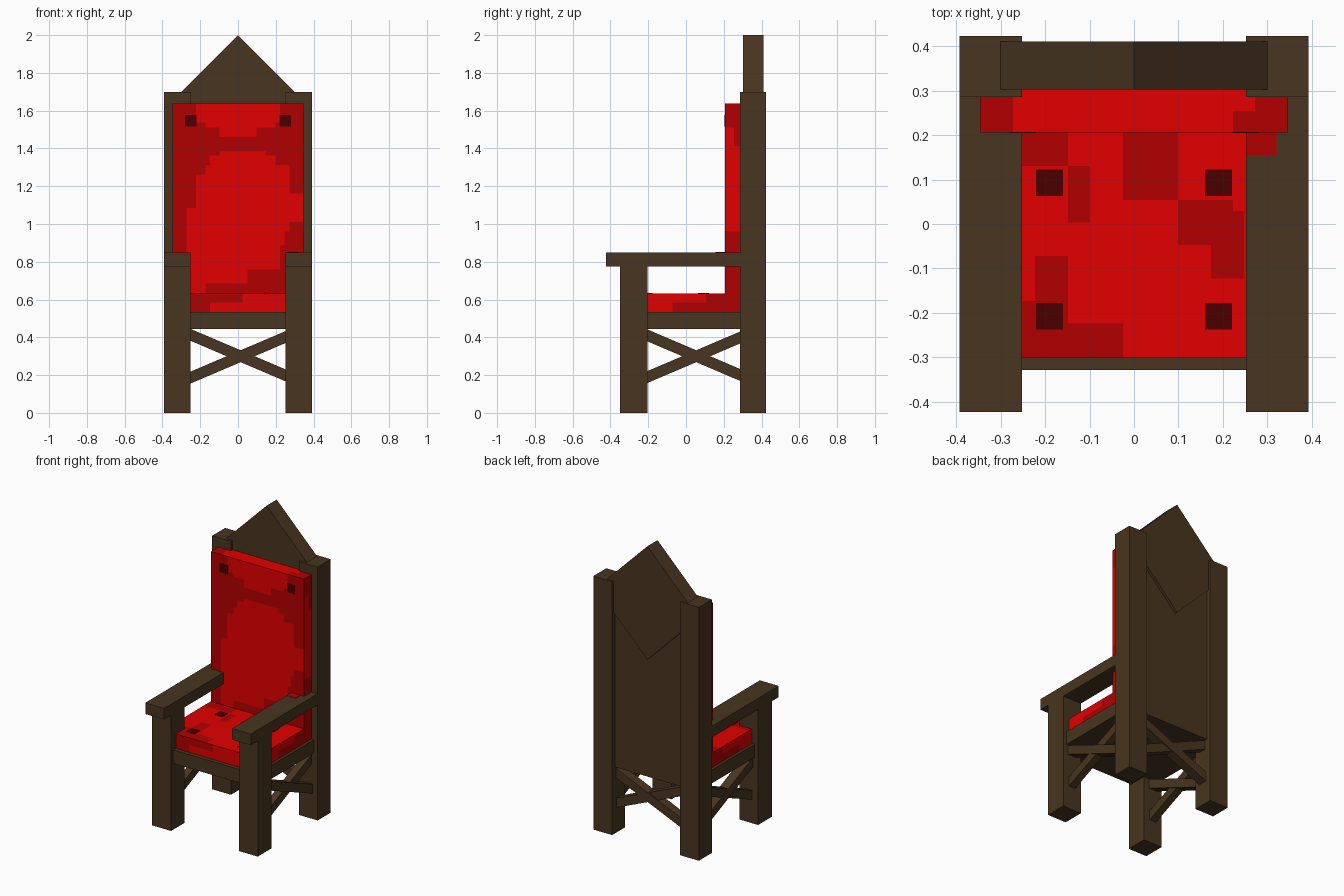
import bpy, bmesh, math
from mathutils import Matrix, Vector

if "Cube" in bpy.data.objects:
    bpy.data.objects.remove(bpy.data.objects["Cube"], do_unlink=True)


def material(name, rgb):
    mat = bpy.data.materials.new(name)
    mat.use_nodes = True
    mat.diffuse_color = (*rgb, 1)
    mat.node_tree.nodes["Principled BSDF"].inputs["Base Color"].default_value = (*rgb, 1)
    return mat


wood = material("dark_wood", (0.065, 0.036, 0.014))
red = material("red_cloth", (0.77, 0, 0))
dark_red = material("dark_red_cloth", (0.45, 0, 0))
button_red = material("button_maroon", (0.07, 0, 0))


def add_object(name, bm, mats):
    mesh = bpy.data.meshes.new(name)
    bm.to_mesh(mesh)
    bm.free()
    for mat in mats:
        mesh.materials.append(mat)
    obj = bpy.data.objects.new(name, mesh)
    bpy.context.collection.objects.link(obj)


def box_mesh(size, centre, turn=Matrix()):
    bm = bmesh.new()
    bmesh.ops.create_cube(bm, size=1)
    bm.transform(Matrix.Translation(centre) @ turn @ Matrix.Diagonal((*size, 1)))
    return bm


def box(name, lo, hi, mat=wood):
    lo, hi = Vector(lo), Vector(hi)
    add_object(name, box_mesh(hi - lo, (lo + hi) / 2), [mat])


def cushion(name, lo, hi, cells, is_dark):
    """Box cut into cells; a rule picks the cloth shade of each face."""
    lo, hi = Vector(lo), Vector(hi)
    bm = box_mesh(hi - lo, (lo + hi) / 2)
    for axis in range(3):
        normal = Vector((0, 0, 0))
        normal[axis] = 1
        for i in range(1, cells[axis]):
            point = lo + normal * (hi[axis] - lo[axis]) * i / cells[axis]
            bmesh.ops.bisect_plane(bm, geom=bm.verts[:] + bm.edges[:] + bm.faces[:],
                                   plane_co=point, plane_no=normal)
    bm.normal_update()
    for face in bm.faces:
        facing = max(range(3), key=lambda a: abs(face.normal[a]))
        face.material_index = int(is_dark("xyz"[facing], *face.calc_center_median()))
    add_object(name, bm, [red, dark_red])


# Posts, legs and armrests, one set per side
for side, s in (("right", -1), ("left", 1)):
    x0, x1 = sorted((0.252 * s, 0.392 * s))
    box(side + "_back_post", (x0, 0.285, 0), (x1, 0.423, 1.7))
    box(side + "_front_leg", (x0, -0.35, 0), (x1, -0.205, 0.775))
    box(side + "_armrest", (x0, -0.423, 0.775), (x1, 0.285, 0.85))

# Cloth patch on one armrest
box("left_armrest_patch", (0.252, 0.155, 0.848), (0.32, 0.206, 0.852), dark_red)

# Seat frame and back panel
box("seat_frame", (-0.365, -0.328, 0.445), (0.365, 0.39, 0.535))
box("back_panel", (-0.3, 0.3, 0.445), (0.3, 0.392, 1.6))

# Diamond-shaped crest
crest_side = 0.76 / math.sqrt(2)
add_object("crest", box_mesh((crest_side, 0.108, crest_side), (0, 0.356, 1.62),
                             Matrix.Rotation(math.pi / 4, 4, "Y")), [wood])

# Crossed braces on the back and both sides
for tilt, label in ((1, "rising"), (-1, "falling")):
    angle = 0.403 * tilt
    z = 0.3 - 0.006 * tilt
    add_object("back_brace_" + label,
               box_mesh((0.62, 0.056 + 0.006 * tilt, 0.058), (0, 0.352, z),
                        Matrix.Rotation(-angle, 4, "Y")), [wood])
    for side, s in (("right", -1), ("left", 1)):
        add_object(f"{side}_brace_{label}",
                   box_mesh((0.056 - 0.006 * tilt, 0.6, 0.058), (0.322 * s, 0.04, z),
                            Matrix.Rotation(angle, 4, "X")), [wood])

# Light cloth on the backrest front: lower edge of each band, then its x range
light_bands = (
    (1.54, -0.22, 0.23), (1.51, -0.17, 0.2), (1.45, -0.09, 0.09), (1.39, 0, 0),
    (1.36, -0.1, 0.15), (1.32, -0.15, 0.2), (1.25, -0.17, 0.28), (1.15, -0.22, 0.28),
    (1.08, -0.22, 0.35), (1.01, -0.28, 0.35), (0.95, -0.28, 0.28), (0.88, -0.28, 0.25),
    (0.77, -0.26, 0.22), (0.69, -0.26, 0.04), (0.63, -0.26, -0.17), (0.5, 0, 0),
)


def back_shade(facing, x, y, z):
    if facing == "x":
        return x < 0 or z < 0.95 or z > 1.51 or (z > 1.4 and y > 0.25)
    if facing == "z":
        return x < -0.28 or x > (0.22 if y < 0.25 else 0.28)
    left, right = next(band[1:] for band in light_bands if z > band[0])
    return not left < x < right


cushion("back_cushion", (-0.346, 0.206, 0.535), (0.346, 0.302, 1.637), (28, 2, 44), back_shade)

# Dark patches on the seat top: x range, y range
seat_patches = (
    (-0.35, -0.157, 0.12, 0.21), (-0.157, -0.095, 0, 0.12), (-0.03, 0.095, 0.065, 0.21),
    (0.095, 0.22, -0.055, 0.065), (0.17, 0.25, -0.115, 0.04), (-0.22, -0.157, -0.18, -0.06),
    (-0.35, -0.157, -0.24, -0.18), (-0.35, -0.03, -0.3, -0.235),
)


def seat_shade(facing, x, y, z):
    if facing == "x":
        return y > 0.115 or (z < 0.58 and y > -0.06)
    if facing == "y":
        return x < -0.16 or (z > 0.58 and x < 0.03)
    return any(x0 < x < x1 and y0 < y < y1 for x0, x1, y0, y1 in seat_patches)


cushion("seat_cushion", (-0.346, -0.3, 0.535), (0.346, 0.206, 0.632), (28, 20, 2), seat_shade)

# Buttons
r = 0.03
for side, s in (("right", -1), ("left", 1)):
    x = 0.25 * s
    box(side + "_back_button", (x - r, 0.2045, 1.547 - r), (x + r, 0.21, 1.547 + r), button_red)
    x = 0.19 * s
    for place, y in (("rear", 0.093), ("front", -0.207)):
        box(f"{side}_{place}_seat_button", (x - r, y - r, 0.63), (x + r, y + r, 0.6335), button_red)
